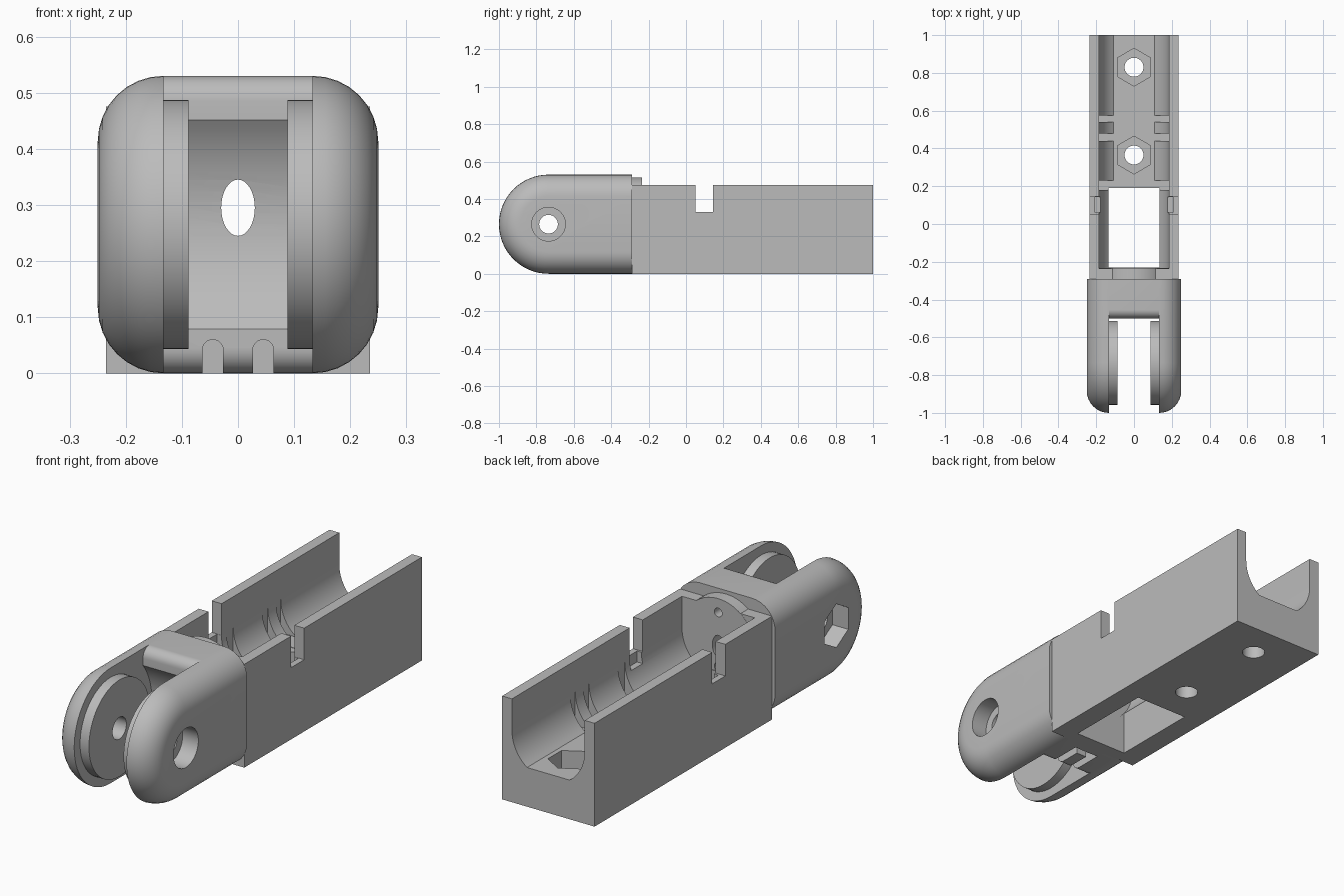
import bpy, bmesh
from math import sin, cos, pi, asin, sqrt

if "Cube" in bpy.data.objects:
    bpy.data.objects.remove(bpy.data.objects["Cube"])

grey = bpy.data.materials.new("matte_grey")
grey.use_nodes = True
grey.diffuse_color = (0.5, 0.5, 0.5, 1)
grey.node_tree.nodes["Principled BSDF"].inputs["Base Color"].default_value = (0.5, 0.5, 0.5, 1)

PIVOT_Y, PIVOT_Z, HEAD_R = -0.735, 0.265, 0.265
BORE_R, BORE_Z, FLOOR_Z = 0.185, 0.33, 0.18
WEB_Y, BACK_Y, CAP_Y = -0.5, -0.29, -0.235


def arc(cu, cv, r, a0, a1, n, stretch=1):
    """Points on an arc, both ends included."""
    return [(cu + r * cos(a0 + (a1 - a0) * i / n),
             cv + stretch * r * sin(a0 + (a1 - a0) * i / n)) for i in range(n + 1)]


def ring(cu, cv, r, n=32, turn=0, stretch=1):
    return arc(cu, cv, r, turn, turn + 2 * pi, n, stretch)[:-1]


def rect(u0, u1, v0, v1):
    return [(u0, v0), (u1, v0), (u1, v1), (u0, v1)]


def loft(name, sections, axis):
    """Skin closed sections [(position, points)] stacked along an axis."""
    place = {"x": lambda t, u, v: (t, u, v), "y": lambda t, u, v: (u, t, v),
             "z": lambda t, u, v: (u, v, t)}[axis]
    bm = bmesh.new()
    rows = [[bm.verts.new(place(t, *p)) for p in pts] for t, pts in sections]
    n = len(rows[0])
    for a, b in zip(rows, rows[1:]):
        for i in range(n):
            j = (i + 1) % n
            bm.faces.new((a[i], a[j], b[j], b[i]))
    bm.faces.new(rows[0])
    bm.faces.new(rows[-1])
    bmesh.ops.recalc_face_normals(bm, faces=bm.faces[:])
    mesh = bpy.data.meshes.new(name)
    bm.to_mesh(mesh)
    bm.free()
    mesh.materials.append(grey)
    ob = bpy.data.objects.new(name, mesh)
    bpy.context.collection.objects.link(ob)
    return ob


def prism(name, pts, axis, a, b):
    return loft(name, [(a, pts), (b, pts)], axis)


def cut(ob, pts, axis, a, b):
    """Subtract a prism from an object and bake the result."""
    tool = prism("cutter", pts, axis, a, b)
    tool.hide_render = True
    mod = ob.modifiers.new("cut", "BOOLEAN")
    mod.operation, mod.solver, mod.object = "DIFFERENCE", "EXACT", tool
    bpy.context.view_layer.update()
    baked = bpy.data.meshes.new_from_object(
        ob.evaluated_get(bpy.context.evaluated_depsgraph_get()))
    ob.modifiers.clear()
    ob.data = baked
    bpy.data.objects.remove(tool)


# Trough body with a round-bottomed, flat-floored channel
trough = prism("trough", rect(-0.235, 0.235, 0, 0.475), "y", BACK_Y, 1)
dip = asin((BORE_Z - FLOOR_Z) / BORE_R)
channel = ([(-BORE_R, 0.6)] + arc(0, BORE_Z, BORE_R, pi, pi + dip, 10)
           + arc(0, BORE_Z, BORE_R, 2 * pi - dip, 2 * pi, 10) + [(BORE_R, 0.6)])
cut(trough, channel, "y", CAP_Y, 1.1)

# Square strap slots in the channel corners
for y0, y1 in ((0.18, 0.23), (0.44, 0.48), (0.54, 0.575)):
    cut(trough, rect(-0.187, 0.187, y0, y1), "z", 0.178, BORE_Z)

# Floor window, wall notches and the shallow pocket inside the notches
cut(trough, rect(-0.135, 0.135, -0.23, 0.19), "z", -0.1, 0.3)
cut(trough, rect(-0.3, 0.3, 0.05, 0.145), "z", BORE_Z, 0.6)
cut(trough, rect(-0.207, 0.207, 0.06, 0.144), "z", 0.28, 0.4)

# Bolt holes with hexagonal nut pockets in the floor
for y in (0.365, 0.83):
    cut(trough, ring(0, y, 0.1, 6, pi / 2), "z", 0.09, 0.3)
    cut(trough, ring(0, y, 0.05), "z", -0.1, 0.2)

# Round end plate rising above the trough walls
end_plate = prism("end_plate", ring(0, BORE_Z, BORE_R - 0.001, 64), "y", BACK_Y, CAP_Y + 0.001)

# Fork head: stadium outline with heavily rounded side edges
def outline(d):
    return ([(BACK_Y, d)] + arc(PIVOT_Y, PIVOT_Z, HEAD_R - d, -pi / 2, -1.5 * pi, 32)
            + [(BACK_Y, 2 * HEAD_R - d)])


EDGE, FLAT = 0.117, 0.133
side = [(FLAT + EDGE * sin(t), EDGE * (1 - cos(t)))
        for t in [i * pi / 16 for i in range(9)]]
sections = [(-x, outline(d)) for x, d in reversed(side)] + [(x, outline(d)) for x, d in side]
head = loft("fork_head", sections, "x")

# Gap between the prongs, leaving a web with rolled edges and a hollow face
ROLL, HOLLOW = 0.045, 0.3
rise = asin(sqrt(HOLLOW ** 2 - (WEB_Y - PIVOT_Y) ** 2) / HOLLOW)
top = 2 * HEAD_R
gap = ([(-1.1, -0.1), (WEB_Y + ROLL, -0.1)]
       + arc(WEB_Y + ROLL, ROLL, ROLL, 1.5 * pi, pi, 8)
       + arc(PIVOT_Y, PIVOT_Z, HOLLOW, -rise, rise, 20)
       + arc(WEB_Y + ROLL, top - ROLL, ROLL, pi, pi / 2, 8)
       + [(WEB_Y + ROLL, top + 0.1), (-1.1, top + 0.1)])
cut(head, gap, "x", -FLAT, FLAT)

# Cord loop under the web: two round-topped slots joined at the back
for s in (-1, 1):
    slot = [(s * 0.045 + 0.0185, -0.1)] + arc(s * 0.045, 0.0415, 0.0185, 0, pi, 12) \
        + [(s * 0.045 - 0.0185, -0.1)]
    cut(head, slot, "y", -0.6, -0.33)
cut(head, rect(-0.055, 0.055, -0.365, -0.331), "z", -0.1, 0.055)

# Round bosses on the inside of the prongs
bosses = [prism(n, ring(PIVOT_Y, PIVOT_Z, 0.222, 64), "x", s * 0.088, s * 0.14)
          for n, s in (("left_boss", 1), ("right_boss", -1))]

# Axle hole, round bolt recess on one side and nut recess on the other
for ob in [head] + bosses:
    cut(ob, ring(PIVOT_Y, PIVOT_Z, 0.05), "x", -0.4, 0.4)
cut(head, ring(PIVOT_Y, PIVOT_Z, 0.09, 48), "x", 0.17, 0.4)
cut(head, ring(PIVOT_Y, PIVOT_Z, 0.1, 6, pi / 2), "x", -0.4, -0.17)

# Oval wire passage and two screw holes through the end wall
for ob in (head, trough, end_plate):
    cut(ob, ring(0, 0.295, 0.03, 32, 0, 1.67), "y", -0.6, -0.2)
    for z in (0.2, 0.45):
        cut(ob, ring(0, z, 0.02, 20), "y", -0.31, -0.2)

# Smooth the curved faces, keep the edges sharp
for ob in [trough, end_plate, head] + bosses:
    bpy.ops.object.select_all(action="DESELECT")
    ob.select_set(True)
    bpy.context.view_layer.objects.active = ob
    bpy.ops.object.shade_smooth_by_angle(angle=pi / 6)
